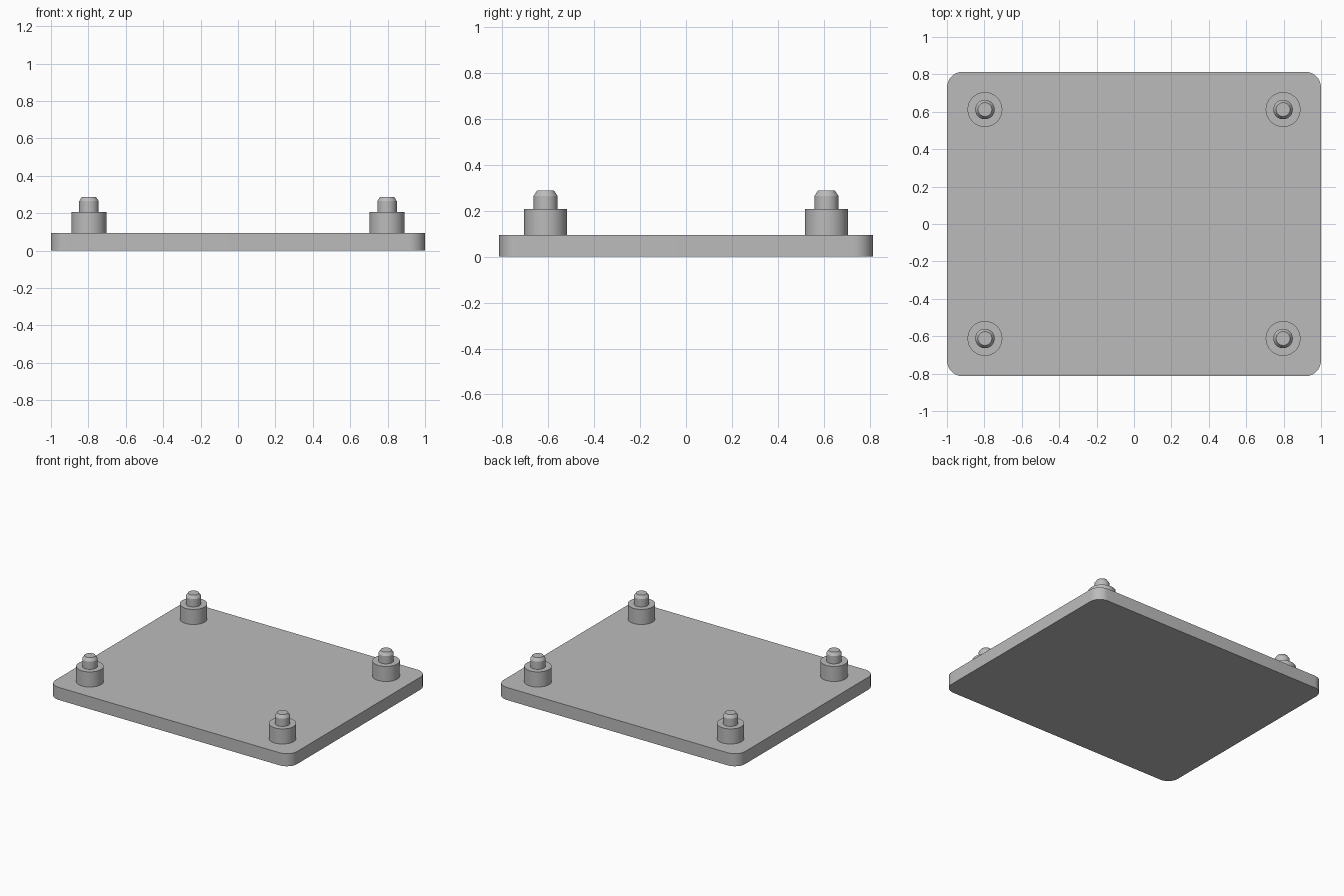
import bpy
import bmesh
from math import cos, sin, pi, radians

cube = bpy.data.objects.get("Cube")
if cube:
    bpy.data.objects.remove(cube, do_unlink=True)

HALF_X, HALF_Y, THICK, CORNER = 1.0, 0.814, 0.094, 0.085
POST_X, POST_Y = 0.797, 0.612

grey = bpy.data.materials.new("plain grey")
grey.use_nodes = True
colour = (0.5, 0.5, 0.5, 1)
grey.diffuse_color = colour
grey.node_tree.nodes["Principled BSDF"].inputs["Base Color"].default_value = colour


def finish(bm, name, location=(0, 0, 0)):
    """Turn a bmesh into a smooth-shaded object with sharp edges kept."""
    bmesh.ops.recalc_face_normals(bm, faces=bm.faces)
    mesh = bpy.data.meshes.new(name)
    bm.to_mesh(mesh)
    bm.free()
    mesh.materials.append(grey)
    obj = bpy.data.objects.new(name, mesh)
    obj.location = location
    bpy.context.collection.objects.link(obj)
    bpy.ops.object.select_all(action="DESELECT")
    obj.select_set(True)
    bpy.context.view_layer.objects.active = obj
    bpy.ops.object.shade_smooth_by_angle(angle=radians(30))
    return obj


def rounded_plate(name, steps=12):
    """Extrude a rectangle with rounded corners."""
    bm = bmesh.new()
    ring = []
    for quarter, (sx, sy) in enumerate([(1, 1), (-1, 1), (-1, -1), (1, -1)]):
        for i in range(steps + 1):
            a = (quarter + i / steps) * pi / 2
            ring.append(bm.verts.new((sx * (HALF_X - CORNER) + CORNER * cos(a),
                                      sy * (HALF_Y - CORNER) + CORNER * sin(a), 0)))
    base = bm.faces.new(ring)
    top = bmesh.ops.extrude_face_region(bm, geom=[base], use_keep_orig=True)["geom"]
    verts = [v for v in top if isinstance(v, bmesh.types.BMVert)]
    bmesh.ops.translate(bm, verts=verts, vec=(0, 0, THICK))
    return finish(bm, name)


def lathe(name, profile, location, segments=48):
    """Spin a (radius, height) profile about z and cap its top."""
    bm = bmesh.new()
    rings = [[bm.verts.new((r * cos(2 * pi * i / segments),
                            r * sin(2 * pi * i / segments), z))
              for i in range(segments)] for r, z in profile]
    for low, high in zip(rings, rings[1:]):
        for i in range(segments):
            j = (i + 1) % segments
            bm.faces.new((low[i], low[j], high[j], high[i]))
    bm.faces.new(rings[-1])
    return finish(bm, name, location)


# Base plate
rounded_plate("base_plate")

# Stepped corner posts: wide shoulder, then a chamfered locating pin
post_profile = [(0.093, 0), (0.093, 0.113), (0.052, 0.113),
                (0.052, 0.171), (0.037, 0.194)]
for sy, end in ((-1, "front"), (1, "back")):
    for sx, side in ((-1, "right"), (1, "left")):
        lathe(f"{end}_{side}_post", post_profile, (sx * POST_X, sy * POST_Y, THICK))
